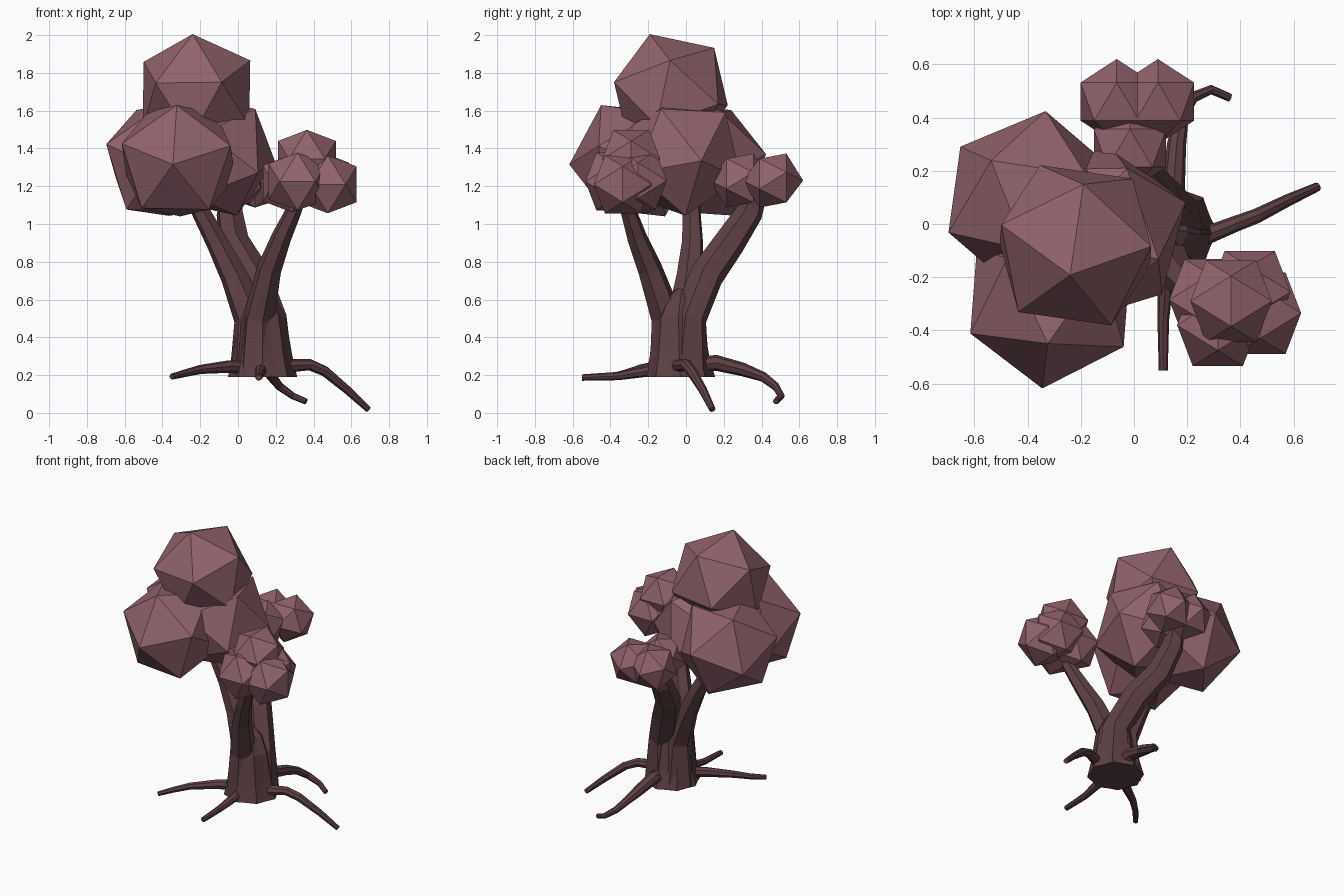
import bpy, bmesh, math
from mathutils import Vector, Matrix

if "Cube" in bpy.data.objects:
    bpy.data.objects.remove(bpy.data.objects["Cube"])


def material(name, rgb):
    m = bpy.data.materials.new(name)
    m.diffuse_color = (*rgb, 1)
    m.use_nodes = True
    m.node_tree.nodes["Principled BSDF"].inputs["Base Color"].default_value = m.diffuse_color
    return m


LEAF = material("dusty_rose_leaves", (0.285, 0.125, 0.150))
BARK = material("dark_plum_bark", (0.112, 0.052, 0.058))


def finish(name, bm, mat):
    bmesh.ops.recalc_face_normals(bm, faces=bm.faces)
    me = bpy.data.meshes.new(name)
    bm.to_mesh(me)
    bm.free()
    me.materials.append(mat)
    ob = bpy.data.objects.new(name, me)
    bpy.context.collection.objects.link(ob)
    return ob


def leaf_ball(name, centre, r, tip, side):
    """Icosahedron with one corner along tip and a neighbouring corner towards side."""
    z = Vector(tip).normalized()
    x = Vector(side)
    x = (x - z * x.dot(z)).normalized()
    bm = bmesh.new()
    bmesh.ops.create_icosphere(bm, subdivisions=1, radius=r)
    # find a corner of the upper ring and use its heading as the local x axis
    c = next(v.co for v in bm.verts if 0.2 * r < v.co.z < 0.8 * r)
    turn = Matrix.Rotation(-math.atan2(c.y, c.x), 4, 'Z')
    rot = Matrix((x, z.cross(x), z)).transposed().to_4x4()
    bm.transform(Matrix.Translation(centre) @ rot @ turn)
    finish(name, bm, LEAF)


def tube(name, rows, sides, ridge=0.0):
    """Tapered tube through rows of (x, y, z, radius), ridged like bark."""
    pts = [Vector(p[:3]) for p in rows]
    bm = bmesh.new()
    rings, up = [], None
    for k, p in enumerate(pts):
        t = (pts[min(k + 1, len(pts) - 1)] - pts[max(k - 1, 0)]).normalized()
        if k == 0 and t.z > 0.5:
            t = Vector((0, 0, 1))
        up = up or t.orthogonal()
        up = (up - t * up.dot(t)).normalized()
        w = t.cross(up)
        ring = []
        for i in range(sides):
            a = math.tau * i / sides
            r = rows[k][3] * (1 + ridge * (-1) ** i)
            ring.append(bm.verts.new(p + (up * math.cos(a) + w * math.sin(a)) * r))
        rings.append(ring)
    for a, b in zip(rings, rings[1:]):
        for i in range(sides):
            j = (i + 1) % sides
            bm.faces.new((a[i], a[j], b[j], b[i]))
    bm.faces.new(rings[0])
    bm.faces.new(rings[-1])
    finish(name, bm, BARK)


# Large crown
leaf_ball("crown_top", (-.22, -.08, 1.69), .335, (-.02, -.11, .31), (.03, .23, .24))
leaf_ball("crown_front", (-.315, -.28, 1.335), .34, (-.03, -.34, -.02), (-.01, -.18, .30))
leaf_ball("crown_left", (-.385, .085, 1.335), .345, (-.32, -.12, .09), (-.16, .15, .27))
leaf_ball("crown_right", (-.13, -.03, 1.365), .345, (.32, .11, -.03), (.15, -.14, .27))

# Small front-right cluster: every ball stands with one edge on top, along y
right_tufts = {
    "top": (.365, -.29, 1.345), "outer": (.475, -.335, 1.21), "front": (.315, -.38, 1.225),
    "back": (.435, -.255, 1.23), "inner": (.285, -.285, 1.215),
}
for part, centre in right_tufts.items():
    leaf_ball("right_tuft_" + part, centre, .18, (0, -.526, .851), (0, .526, .851))

# Small back cluster: corners point backwards
back_tufts = {"left": (-.065, .46, 1.23), "right": (.09, .46, 1.23), "inner": (-.015, .285, 1.23)}
for part, centre in back_tufts.items():
    leaf_ball("back_tuft_" + part, centre, .16, (0, 1, 0), (0, 0, 1))

# Trunk and its three limbs
tube("trunk", [(.13, -.03, .19, .175), (.13, -.035, .30, .15), (.125, -.04, .50, .122),
               (.12, -.03, .60, .08), (.11, -.02, .65, .03)], 16, .05)
tube("left_limb", [(.09, -.02, .2, .13), (.07, -.01, .5, .088), (-.02, .02, .72, .068),
                   (-.11, .035, .9, .055), (-.20, .03, 1.07, .046), (-.28, .02, 1.22, .04)], 12, .07)
tube("back_limb", [(.17, .0, .2, .12), (.17, .02, .5, .085), (.08, .11, .73, .085),
                   (-.02, .23, .90, .078), (-.045, .335, 1.06, .068), (-.03, .39, 1.22, .05)], 12, .07)
tube("right_limb", [(.10, -.09, .2, .10), (.11, -.10, .5, .08), (.165, -.19, .76, .062),
                    (.23, -.26, .93, .05), (.295, -.305, 1.07, .04), (.36, -.32, 1.25, .03)], 12, .07)

# Roots
roots = {
    "right_root": [(.18, -.04, .24, .04), (.28, -.04, .25, .035), (.38, .0, .255, .03),
                   (.46, .03, .22, .028), (.58, .09, .12, .023), (.69, .14, .018, .017)],
    "back_root": [(.15, .03, .25, .045), (.15, .16, .265, .042), (.16, .30, .23, .036),
                  (.18, .41, .19, .026), (.22, .475, .14, .022), (.29, .505, .09, .018),
                  (.36, .475, .06, .016)],
    "front_root": [(.12, -.10, .24, .04), (.12, -.20, .222, .03), (.11, -.36, .195, .022),
                   (.11, -.55, .187, .017)],
    "left_root": [(.06, -.08, .24, .04), (-.05, -.15, .245, .033), (-.2, -.25, .23, .024),
                  (-.28, -.32, .21, .02), (-.35, -.40, .192, .016)],
}
for name, rows in roots.items():
    tube(name, rows, 8)
